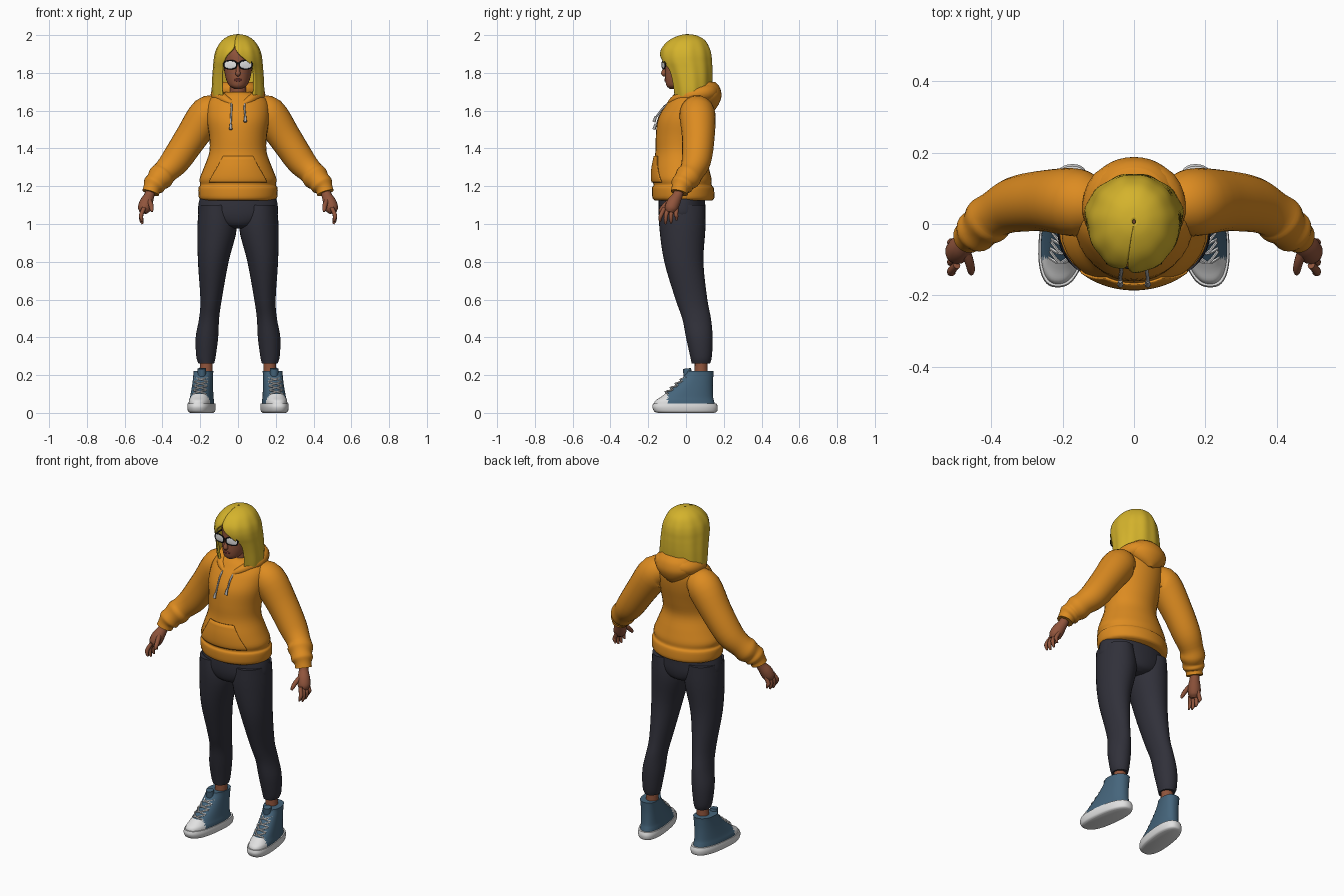
import bpy
import bmesh
import math
from mathutils import Vector

cube = bpy.data.objects.get("Cube")
if cube:
    bpy.data.objects.remove(cube, do_unlink=True)


def material(name, r, g, b):
    mat = bpy.data.materials.new(name)
    mat.use_nodes = True
    mat.diffuse_color = (r, g, b, 1)
    shader = mat.node_tree.nodes["Principled BSDF"]
    shader.inputs["Base Color"].default_value = (r, g, b, 1)
    shader.inputs["Roughness"].default_value = 0.8
    return mat


ORANGE = material("orange fabric", 0.72, 0.26, 0.015)
YELLOW = material("yellow hair", 0.66, 0.45, 0.025)
SKIN = material("brown skin", 0.28, 0.09, 0.045)
NAVY = material("dark trousers", 0.03, 0.03, 0.042)
BLUE = material("blue canvas", 0.06, 0.13, 0.2)
WHITE = material("white rubber", 0.75, 0.75, 0.75)
BLACK = material("black frame", 0.01, 0.01, 0.012)
GREY = material("grey cord", 0.4, 0.4, 0.4)
LIP = material("lip", 0.2, 0.045, 0.035)


def blend(keys, steps=4):
    """Smooth curve through the key tuples."""
    out = []
    for i in range(len(keys) - 1):
        quads = list(zip(keys[max(i - 1, 0)], keys[i], keys[i + 1],
                         keys[min(i + 2, len(keys) - 1)]))
        for s in range(steps):
            t = s / steps
            out.append(tuple(
                b + t * ((c - a) + t * ((2 * a - 5 * b + 4 * c - d)
                                        + t * (3 * b - a - 3 * c + d))) / 2
                for a, b, c, d in quads))
    return out + [tuple(keys[-1])]


def skin(name, rows, mats, closed=True, rule=None, mirror=False, thick=0):
    """Skin rows of points into one smooth surface."""
    bm = bmesh.new()
    grid = [[bm.verts.new(p) for p in row] for row in rows]
    n = len(grid[0])
    for low, high in zip(grid, grid[1:]):
        for j in range(n if closed else n - 1):
            k = (j + 1) % n
            bm.faces.new((low[j], low[k], high[k], high[j]))
    if closed:
        bm.faces.new(grid[0])
        bm.faces.new(grid[-1])
    bmesh.ops.recalc_face_normals(bm, faces=bm.faces[:])
    if rule:
        for face in bm.faces:
            face.material_index = rule(face.calc_center_median())
    mesh = bpy.data.meshes.new(name)
    bm.to_mesh(mesh)
    bm.free()
    for mat in mats:
        mesh.materials.append(mat)
    mesh.shade_smooth()
    mesh.set_sharp_from_angle(angle=math.radians(50))
    obj = bpy.data.objects.new(name, mesh)
    bpy.context.collection.objects.link(obj)
    if thick:
        mod = obj.modifiers.new("thickness", "SOLIDIFY")
        mod.thickness = thick
        mod.offset = 0
    if mirror:
        obj.modifiers.new("mirror", "MIRROR").use_clip = False
    return obj


def ring(z, rx, y0, y1, cx=0, power=1, start=0, end=360, n=32, wave=0):
    """Level oval; angle zero faces the front."""
    pts = []
    count = n if end - start == 360 else n + 1
    for i in range(count):
        a = math.radians(start + (end - start) * i / n)
        s, c = math.sin(a), math.cos(a)
        s = math.copysign(abs(s) ** power, s)
        c = math.copysign(abs(c) ** power, c)
        k = 1 + wave * math.cos(11 * a)
        pts.append(Vector((cx + k * rx * s, (y0 + y1) / 2 - k * c * (y1 - y0) / 2, z)))
    return pts


def body(name, keys, mats, **opts):
    return skin(name, [ring(*k) for k in blend(keys)], mats, **opts)


def tube(name, keys, mat, ref=(0, 1, 0), n=16, steps=4, mirror=False):
    path = blend(keys, steps)
    rows = []
    for i, (x, y, z, r) in enumerate(path):
        ahead, behind = path[min(i + 1, len(path) - 1)], path[max(i - 1, 0)]
        t = (Vector(ahead[:3]) - Vector(behind[:3])).normalized()
        u = t.cross(Vector(ref)).normalized()
        v = u.cross(t)
        rows.append([Vector((x, y, z)) + r * (u * math.cos(a) + v * math.sin(a))
                     for a in (math.tau * j / n for j in range(n))])
    return skin(name, rows, [mat], mirror=mirror)


# Hooded top: body, front pocket, sleeves and folded hood
torso = [(1.125, .19, -.165, .138), (1.14, .207, -.178, .15), (1.19, .21, -.18, .147),
         (1.207, .2, -.172, .136), (1.24, .203, -.18, .135), (1.3, .18, -.177, .12),
         (1.38, .152, -.162, .1), (1.46, .152, -.16, .115), (1.55, .165, -.15, .135),
         (1.62, .165, -.115, .142), (1.66, .15, -.085, .135), (1.685, .115, -.065, .125),
         (1.7, .06, -.045, .1)]
body("hoodie_body", torso, [ORANGE])
pocket = []
for z, rx, y0, y1 in blend(torso):
    if 1.215 < z < 1.38:
        half = 48 - 130 * (z - 1.215)
        pocket.append(ring(z, rx + .003, y0 - .003, y1, start=-half, end=half))
skin("front_pocket", pocket, [ORANGE], closed=False, thick=.006)
tube("sleeve", [(.1, .05, 1.6, .07), (.16, .06, 1.583, .095), (.25, .065, 1.455, .086),
                (.33, .055, 1.337, .078), (.385, .03, 1.277, .066), (.41, .01, 1.248, .07),
                (.43, -.01, 1.225, .059), (.445, -.022, 1.205, .06), (.455, -.03, 1.188, .047),
                (.463, -.036, 1.165, .046)], ORANGE, n=24, mirror=True)
half_hood = [(.025, -.088, 1.632, .014), (.07, -.055, 1.66, .024), (.108, .03, 1.682, .036),
             (.08, .11, 1.695, .044), (0, .135, 1.7, .045)]
hood_path = half_hood + [(-x, y, z, r) for x, y, z, r in half_hood[-2::-1]]
tube("hood_rim", hood_path, ORANGE, ref=(0, 0, 1))
body("hood_back", [(1.6, .02, .1, .15), (1.635, .08, .06, .174), (1.68, .118, .01, .188),
                   (1.725, .11, .0, .178), (1.752, .08, .03, .155)], [ORANGE])

# Drawstrings with tips
for side, name, end in ((-1, "right", 1.5), (1, "left", 1.54)):
    x = side * .035
    tube(name + "_drawstring", [(x, -.085, 1.645, .005), (x, -.125, 1.61, .005),
                                (x * 1.1, -.152, end + .035, .005),
                                (x * 1.1, -.165, end + .02, .005)], GREY, n=8)
    tube(name + "_drawstring_tip", [(x * 1.1, -.16, end + .03, .006),
                                    (x * 1.1, -.17, end, .009)], GREY, n=8)

# Trousers
body("hips", [(.975, .04, -.08, .06), (.995, .13, -.125, .09), (1.04, .205, -.143, .102),
              (1.1, .21, -.146, .102), (1.16, .195, -.14, .1)], [NAVY])
leg = [(1.1, .03, .205, -.143, .1), (.98, .006, .215, -.141, .103),
       (.8, .05, .212, -.115, .092), (.6, .086, .199, -.055, .113),
       (.5, .1, .206, -.02, .132), (.4, .105, .224, .0, .141),
       (.3, .118, .221, .022, .137), (.262, .126, .21, .03, .128)]
body("trouser_leg", [(z, (b - a) / 2, y0, y1, (a + b) / 2) for z, a, b, y0, y1 in leg],
     [NAVY], mirror=True)
tube("ankle", [(.168, .08, .3, .034), (.168, .08, .25, .034), (.17, .08, .19, .036)],
     SKIN, mirror=True)


# Shoes: toes turn outward a little
def turn_out(points):
    return [Vector((p.x + (.08 - p.y) * .12, p.y, p.z)) for p in points]


def shoe_part(name, keys, mats, power, rule=None):
    rows = [turn_out(ring(*k, cx=.183, power=power, n=48)) for k in blend(keys, 5)]
    skin(name, rows, mats, rule=rule, mirror=True)


shoe_part("shoe_sole", [(.0, .056, -.15, .15), (.008, .066, -.168, .164),
                        (.03, .07, -.178, .168), (.05, .068, -.174, .162)], [WHITE], .8)
shoe_part("shoe_upper", [(.04, .064, -.17, .155), (.065, .062, -.162, .148),
                         (.09, .058, -.125, .143), (.15, .053, -.052, .142),
                         (.2, .051, -.006, .145), (.222, .052, .006, .147)],
          [BLUE, WHITE], .85, rule=lambda c: int(c.y < -.095 and c.z < .1))
tongue = turn_out([Vector((.183, .01, .19)), Vector((.183, .005, .235))])
tube("shoe_tongue", [(*p, .022) for p in tongue], BLUE, mirror=True)
for i in range(5):
    for way in (-1, 1):
        z = .1 + .022 * i
        y = -.118 + 1.2 * (z - .09)
        pts = turn_out([Vector((.183 - way * .034, y + .012, z)),
                        Vector((.183, y - .003, z + .012)),
                        Vector((.183 + way * .034, y + .03, z + .02))])
        tube("shoe_lace", [(*p, .0045) for p in pts], WHITE, n=6, steps=3, mirror=True)

# Hands
tube("palm", [(.462, -.035, 1.18, .026), (.47, -.045, 1.15, .027), (.485, -.065, 1.115, .035),
              (.497, -.08, 1.08, .034), (.503, -.085, 1.06, .02)], SKIN, mirror=True)
for i in range(4):
    y = -.115 + .022 * i
    drop = (.012, .0, .004, .02)[i]
    tube("finger", [(.497, y, 1.085, .011), (.512, y - .016 + .004 * i, 1.05, .0115),
                    (.512, y - .022 + .007 * i, 1.02 + drop, .01),
                    (.505, y - .022 + .007 * i, 1.0 + drop, .005)], SKIN, n=10, mirror=True)
tube("thumb", [(.475, -.07, 1.13, .014), (.462, -.105, 1.105, .013),
               (.457, -.13, 1.08, .011), (.456, -.14, 1.065, .005)], SKIN, n=10, mirror=True)

# Head and face
tube("neck", [(0, .04, 1.6, .06), (0, .025, 1.68, .046), (0, .02, 1.78, .046)], SKIN)
body("head", [(1.715, .018, -.085, -.02), (1.73, .044, -.102, .0), (1.76, .061, -.109, .05),
              (1.8, .071, -.11, .085), (1.85, .077, -.107, .1), (1.91, .077, -.103, .1),
              (1.96, .055, -.07, .07), (1.98, .01, -.01, .02)], [SKIN])
tube("nose", [(0, -.104, 1.845, .008), (0, -.116, 1.81, .011), (0, -.117, 1.795, .014),
              (0, -.106, 1.785, .006)], SKIN, ref=(1, 0, 0), n=12)
for z in (1.759, 1.766):
    tube("lip", [(-.024, -.1, 1.762, .002), (0, -.109, z, .006), (.024, -.1, 1.762, .002)],
         LIP, ref=(0, 0, 1), n=8)

# Glasses
rim = []
for i in range(25):
    a = math.tau * i / 24
    dx, dz = math.cos(a), math.sin(a)
    rim.append((.041 + .034 * math.copysign(abs(dx) ** .75, dx), -.118 + .008 * dx,
                1.843 + .022 * math.copysign(abs(dz) ** .75, dz), .0035))
tube("glasses_rim", rim, BLACK, n=8, steps=1, mirror=True)
lens = [[Vector((.041 + (x - .041) * k, -.118 + (y + .118) * k - off, 1.843 + (z - 1.843) * k))
         for x, y, z, _ in rim[:-1]] for k, off in ((1, -.002), (.97, .001), (.5, .003))]
skin("glasses_lens", lens, [WHITE], mirror=True)
tube("glasses_bridge", [(-.01, -.124, 1.85, .004), (.01, -.124, 1.85, .004)], BLACK, n=8)
tube("glasses_arm", [(.074, -.11, 1.85, .004), (.083, -.06, 1.85, .004), (.085, .02, 1.85, .004)],
     BLACK, ref=(0, 0, 1), n=8, mirror=True)

# Bobbed hair with a side parting and swept fringe
hair = [(1.999, .004, .0, .012, -10, -10), (1.992, .042, -.036, .056, -10, -10),
        (1.968, .08, -.086, .097, -10, -10), (1.93, .106, -.121, .12, -12, -8),
        (1.895, .118, -.131, .13, -27, 4), (1.86, .123, -.128, .133, -36, 24),
        (1.825, .126, -.115, .135, -40, 38), (1.77, .13, -.097, .135, -40, 40),
        (1.7, .132, -.08, .13, -38, 38), (1.65, .124, -.072, .12, -36, 36),
        (1.63, .112, -.062, .105, -38, 38)]
hair_rows = [ring(z, rx, y0, y1, start=right, end=right + 359.9 - max(0, right_gap), n=88,
                  wave=.014 * min(1, 12 * (2 - z)))
             for z, rx, y0, y1, right_gap, right in
             [(z, rx, y0, y1, b - a, b) for z, rx, y0, y1, a, b in blend(hair)]]
skin("hair", hair_rows, [YELLOW], closed=False, thick=.012)
